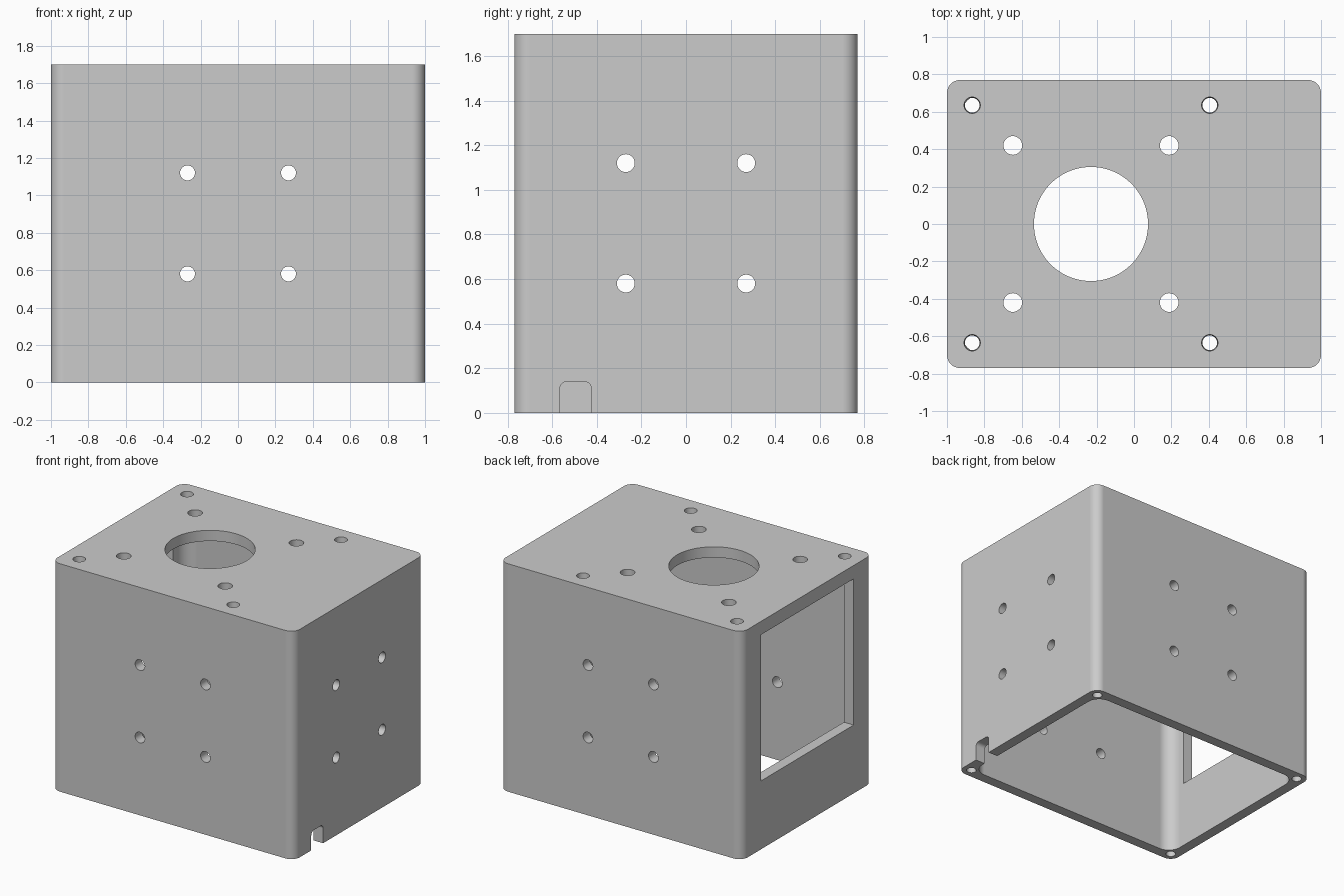
import bpy, bmesh
from math import pi, radians
from mathutils import Matrix, Vector

old = bpy.data.objects.get("Cube")
if old:
    bpy.data.objects.remove(old, do_unlink=True)

W, D, H, T = 2.0, 1.54, 1.7, 0.08      # outer size and wall thickness


def add_block(bm, lo, hi, axis=2, radius=0.0):
    """Box from lo to hi, its edges along one axis rounded."""
    lo, hi = Vector(lo), Vector(hi)
    mat = Matrix.Translation((lo + hi) / 2) @ Matrix.Diagonal((*(hi - lo), 1))
    verts = bmesh.ops.create_cube(bm, size=1, matrix=mat)["verts"]
    if radius:
        edges = {e for v in verts for e in v.link_edges}
        along = [e for e in edges
                 if abs((e.verts[0].co - e.verts[1].co).normalized()[axis]) > 0.9]
        bmesh.ops.bevel(bm, geom=along, offset=radius, segments=8,
                        profile=0.5, affect='EDGES')


def add_pin(bm, center, axis, radius, length, top=None, segments=32):
    """Cylinder or slight cone along an axis, for drilling a hole."""
    turn = {'x': Matrix.Rotation(pi / 2, 4, 'Y'),
            'y': Matrix.Rotation(pi / 2, 4, 'X'), 'z': Matrix()}[axis]
    bmesh.ops.create_cone(bm, cap_ends=True, segments=segments, radius1=radius,
                          radius2=top or radius, depth=length,
                          matrix=Matrix.Translation(center) @ turn)


def make_object(name, bm):
    bmesh.ops.recalc_face_normals(bm, faces=bm.faces)
    mesh = bpy.data.meshes.new(name)
    bm.to_mesh(mesh)
    bm.free()
    ob = bpy.data.objects.new(name, mesh)
    bpy.context.collection.objects.link(ob)
    return ob


def cut(target, cutter):
    mod = target.modifiers.new("cut", 'BOOLEAN')
    mod.operation = 'DIFFERENCE'
    mod.solver = 'EXACT'
    mod.object = cutter
    bpy.context.view_layer.objects.active = target
    bpy.ops.object.modifier_apply(modifier=mod.name)
    bpy.data.objects.remove(cutter, do_unlink=True)


# Outer shell with rounded upright corners
bm = bmesh.new()
add_block(bm, (-W / 2, -D / 2, 0), (W / 2, D / 2, H), radius=0.07)
housing = make_object("housing", bm)

# Hollow inside, open at the bottom
bm = bmesh.new()
add_block(bm, (T - W / 2, T - D / 2, -0.2), (W / 2 - T, D / 2 - T, H - T), radius=0.1)
cavity = make_object("cavity_cutter", bm)
cavity.hide_render = True
cut(housing, cavity)

# Openings
bm = bmesh.new()
cx = -0.23
add_pin(bm, (cx, 0, H - T / 2), 'z', 0.305, 3 * T, segments=96)
for sx in (-1, 1):
    for sy in (-1, 1):
        # inner and outer mounting holes in the top
        add_pin(bm, (cx + sx * 0.418, sy * 0.42, H - T / 2), 'z', 0.05, 3 * T)
        add_pin(bm, (cx + sx * 0.635, sy * 0.635, H - T / 2), 'z', 0.037, 2 * T, 0.046)
        # blind screw holes in the bottom rim corners
        add_pin(bm, (sx * (W / 2 - 0.07), sy * (D / 2 - 0.07), 0.1), 'z', 0.035, 0.4, segments=24)
for s in (-0.27, 0.27):
    for z in (0.58, 1.12):
        # front, back and right wall holes
        for side in (-1, 1):
            add_pin(bm, (s, side * (D / 2 - T / 2), z), 'y', 0.04, 3 * T)
        add_pin(bm, (W / 2 - T / 2, s, z), 'x', 0.04, 3 * T)
# square window and cable notch
add_block(bm, (-W / 2 - T, -0.547, 0.51), (2 * T - W / 2, 0.547, 1.6))
add_block(bm, (W / 2 - 2 * T, -0.565, -0.1), (W / 2 + T, -0.425, 0.14), axis=0, radius=0.03)
openings = make_object("openings_cutter", bm)
openings.hide_render = True
cut(housing, openings)

# Material
grey = bpy.data.materials.new("plain grey")
grey.use_nodes = True
color = (0.6, 0.6, 0.6, 1)
grey.diffuse_color = color
grey.node_tree.nodes["Principled BSDF"].inputs["Base Color"].default_value = color
housing.data.materials.clear()
housing.data.materials.append(grey)

# Smooth rounded corners, flat walls
bpy.ops.object.select_all(action='DESELECT')
housing.select_set(True)
bpy.context.view_layer.objects.active = housing
bpy.ops.object.shade_smooth_by_angle(angle=radians(30))
weighted = housing.modifiers.new("flat walls", 'WEIGHTED_NORMAL')
weighted.keep_sharp = True
